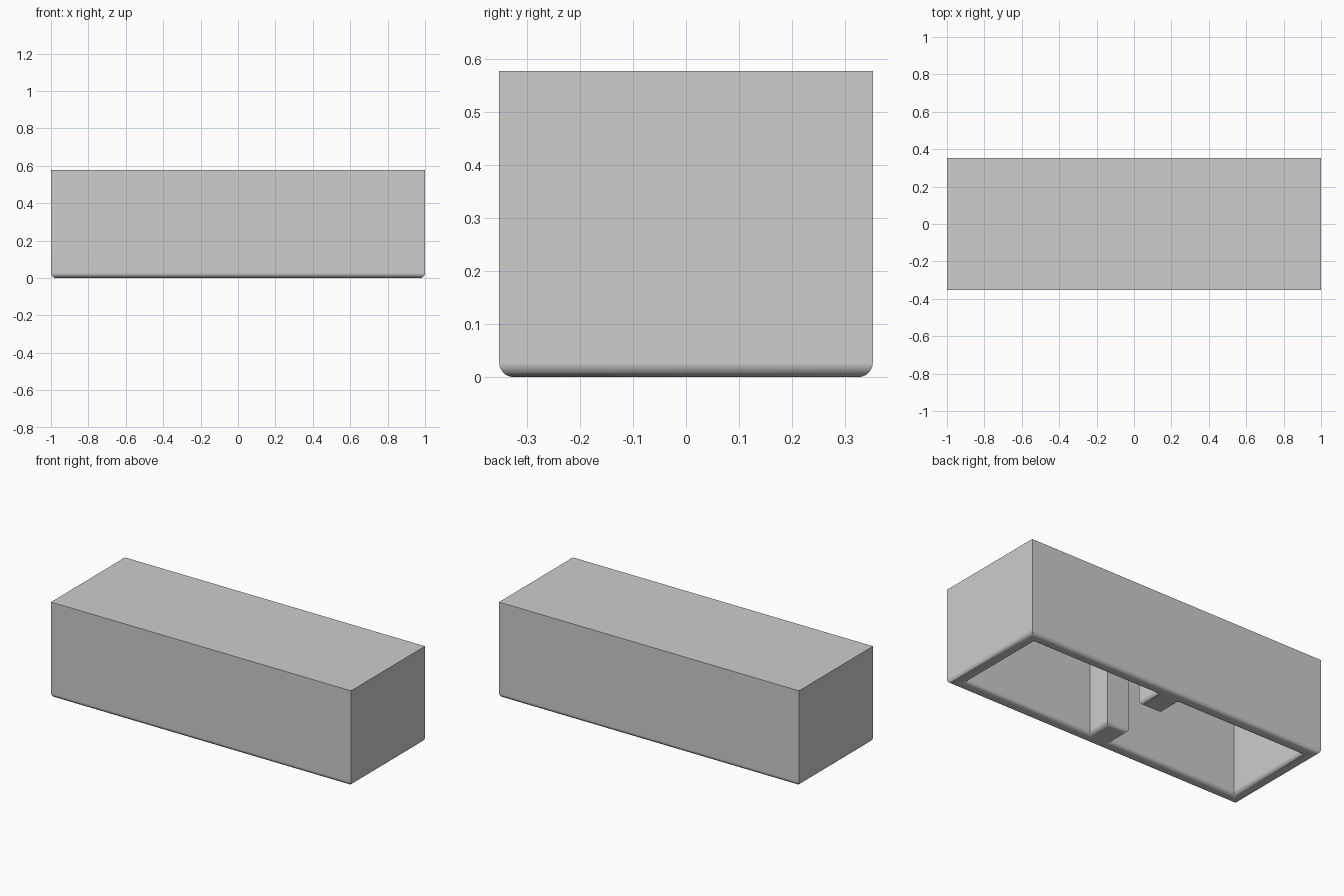
import bpy
import bmesh
import math

LENGTH, DEPTH, HEIGHT = 2.0, 0.704, 0.577
WALL = 0.077
ROUND = 0.027
POST_HALF = 0.075
POST_REACH = 0.13

if "Cube" in bpy.data.objects:
    bpy.data.objects.remove(bpy.data.objects["Cube"])

grey = bpy.data.materials.new("mid_grey")
grey.use_nodes = True
grey.diffuse_color = (0.61, 0.61, 0.61, 1)
grey.node_tree.nodes["Principled BSDF"].inputs["Base Color"].default_value = (0.61, 0.61, 0.61, 1)


def ring(bm, outline, z):
    """Add the outline's points at one height."""
    return [bm.verts.new((x, y, z)) for x, y in outline]


def prism(bm, outline, low, high):
    """Add upright walls and a closed top; return the lower ring of points."""
    bottom, top = ring(bm, outline, low), ring(bm, outline, high)
    for i in range(len(outline)):
        j = (i + 1) % len(outline)
        bm.faces.new((bottom[i], bottom[j], top[j], top[i]))
    bm.faces.new(top)
    return bottom


# Outer outline, and cavity outline notched by a post on each long wall
ox, oy = LENGTH / 2, DEPTH / 2
ix, iy = ox - WALL, oy - WALL
outer_half = [(-ox, -oy), (ox, -oy)]
inner_half = [
    (-ix, -iy), (-POST_HALF, -iy), (-POST_HALF, -POST_REACH),
    (POST_HALF, -POST_REACH), (POST_HALF, -iy), (ix, -iy),
]
outer_outline = outer_half + [(-x, -y) for x, y in outer_half]
inner_outline = inner_half + [(-x, -y) for x, y in inner_half]

# Cover walls, top and cavity
bm = bmesh.new()
outer = prism(bm, outer_outline, 0, HEIGHT)
inner = prism(bm, inner_outline, 0, HEIGHT - WALL)

# Lower rim: front and back pieces with posts, then the two plain ends
n = len(inner_half)
for k in range(2):
    near, far = outer[2 * k], outer[2 * k + 1]
    side = inner[n * k:n * (k + 1)]
    bm.faces.new([near, far] + side[::-1])
    bm.faces.new((far, outer[(2 * k + 2) % 4], inner[(n * (k + 1)) % (2 * n)], side[-1]))
bmesh.ops.recalc_face_normals(bm, faces=bm.faces)

# Rounded rim and post feet
rim = [
    e for e in bm.edges
    if all(v.co.z < 0.001 for v in e.verts)
    and any(abs(f.normal.z) < 0.5 for f in e.link_faces)
]
bmesh.ops.bevel(bm, geom=rim, offset=ROUND, segments=6, profile=0.5, affect="EDGES")

mesh = bpy.data.meshes.new("cover_shell")
bm.to_mesh(mesh)
bm.free()
mesh.materials.append(grey)
cover = bpy.data.objects.new("cover_shell", mesh)
bpy.context.collection.objects.link(cover)

# Smooth rounding beside flat walls
bpy.ops.object.select_all(action="DESELECT")
cover.select_set(True)
bpy.context.view_layer.objects.active = cover
bpy.ops.object.shade_smooth_by_angle(angle=math.radians(35))
flatten = cover.modifiers.new("flat_walls", "WEIGHTED_NORMAL")
flatten.keep_sharp = True
